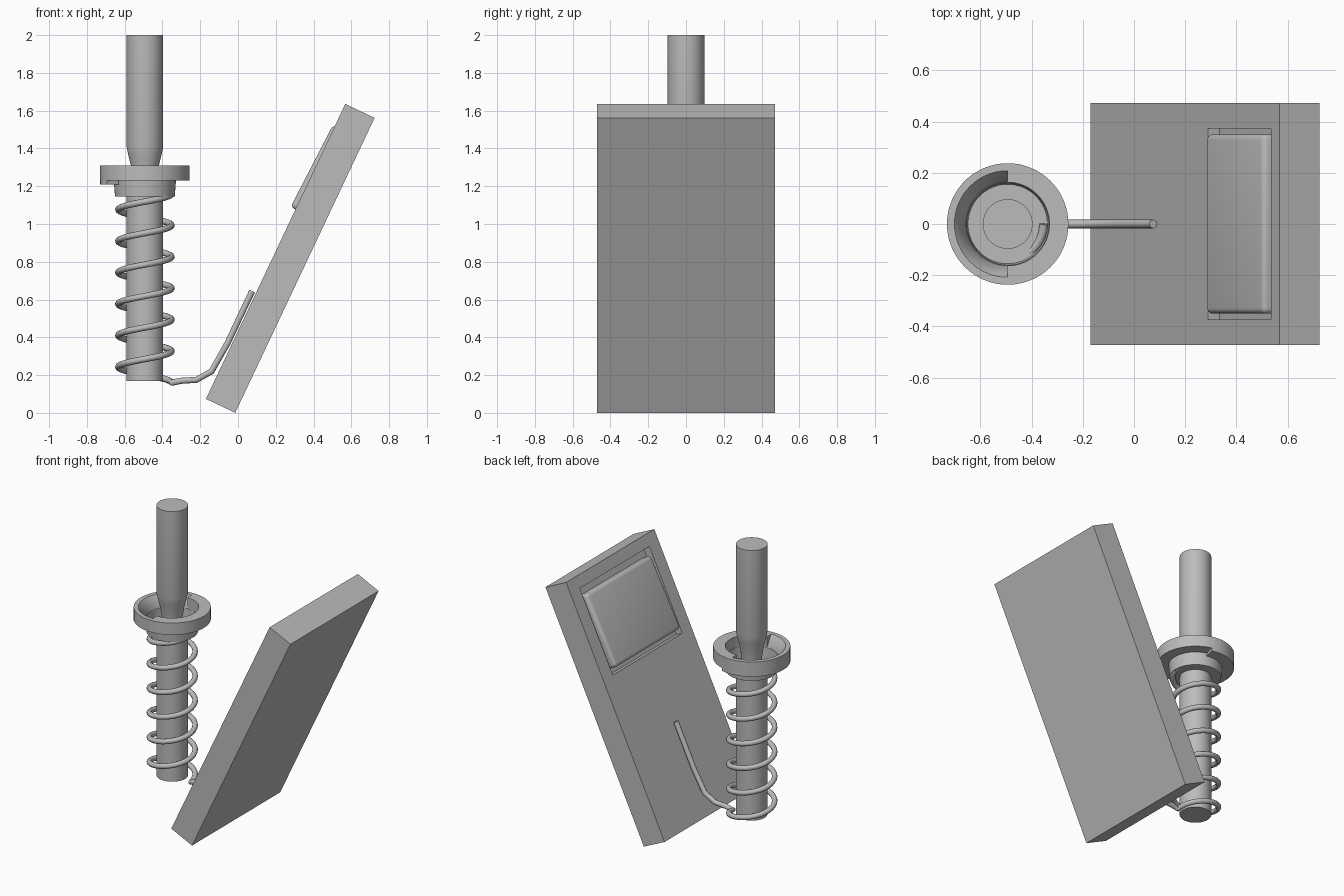
import bpy, bmesh, math
from mathutils import Matrix, Vector

cube = bpy.data.objects.get("Cube")
if cube:
    bpy.data.objects.remove(cube, do_unlink=True)

grey = bpy.data.materials.new("plain grey")
grey.use_nodes = True
grey.diffuse_color = (0.5, 0.5, 0.5, 1)
grey.node_tree.nodes["Principled BSDF"].inputs["Base Color"].default_value = (0.5, 0.5, 0.5, 1)

AXIS_X = -0.493


def finish(name, bm, smooth=False):
    bmesh.ops.recalc_face_normals(bm, faces=bm.faces)
    mesh = bpy.data.meshes.new(name)
    bm.to_mesh(mesh)
    bm.free()
    obj = bpy.data.objects.new(name, mesh)
    bpy.context.collection.objects.link(obj)
    mesh.materials.append(grey)
    if smooth:
        select(obj)
        bpy.ops.object.shade_smooth_by_angle(angle=math.radians(30))
    return obj


def select(obj):
    bpy.ops.object.select_all(action='DESELECT')
    obj.select_set(True)
    bpy.context.view_layer.objects.active = obj


def lathe(name, profile, start=0, end=360, steps=64):
    """Turn a closed (radius, height) outline about the post axis."""
    bm = bmesh.new()
    full = end - start == 360
    rings = []
    for i in range(steps if full else steps + 1):
        a = math.radians(start + (end - start) * i / steps)
        rings.append([bm.verts.new((AXIS_X + r * math.cos(a), r * math.sin(a), z))
                      for r, z in profile])
    n = len(profile)
    for i in range(steps):
        a, b = rings[i], rings[(i + 1) % len(rings)]
        for j in range(n):
            if profile[j][0] or profile[(j + 1) % n][0]:
                k = (j + 1) % n
                bm.faces.new((a[j], a[k], b[k], b[j]))
    if not full:
        bm.faces.new(rings[0])
        bm.faces.new(rings[-1])
    bmesh.ops.remove_doubles(bm, verts=bm.verts, dist=1e-5)
    return finish(name, bm, True)


def box(name, low, high, matrix):
    bm = bmesh.new()
    bmesh.ops.create_cube(bm, size=1)
    low, high = Vector(low), Vector(high)
    for v in bm.verts:
        v.co = matrix @ ((low + high) / 2 + Vector(a * b for a, b in zip(v.co, high - low)))
    return finish(name, bm)


# Post: straight lower shaft and upper handle tapering into the cup
lathe("lower_shaft", [(0, 0.17), (0.097, 0.17), (0.097, 1.147), (0, 1.147)])
lathe("upper_shaft", [(0, 1.147), (0.055, 1.147), (0.064, 1.24), (0.074, 1.31),
                      (0.088, 1.365), (0.097, 1.41), (0.097, 2), (0, 2)])

# Cup with a thin wall, flange half with a flared mouth, and lower lip
lathe("cup", [(0, 1.145), (0.158, 1.145), (0.165, 1.235), (0.161, 1.235),
              (0.155, 1.151), (0, 1.151)])
lathe("flange_plain_half", [(0.163, 1.23), (0.237, 1.23), (0.237, 1.31), (0.163, 1.31)],
      -90, 90, 32)
lathe("flange_flared_half", [(0.163, 1.23), (0.237, 1.23), (0.237, 1.31), (0.208, 1.31),
                             (0.2, 1.3), (0.163, 1.235)], 90, 270, 32)
lathe("flange_lip", [(0.163, 1.21), (0.237, 1.21), (0.237, 1.231), (0.163, 1.231)],
      75, 212, 24)

# Spring wire: tail against the board, then six rising coils
points = [(0.075, 0, 0.645), (-0.055, 0, 0.37), (-0.14, 0, 0.22),
          (-0.22, 0, 0.175), (-0.3, 0, 0.17)]
TURNS, STEPS = 6, 32
for i in range(TURNS * STEPS + 1):
    a = math.tau * i / STEPS
    points.append((AXIS_X + 0.141 * math.cos(a), 0.141 * math.sin(a),
                   0.16 + i / (TURNS * STEPS)))
curve = bpy.data.curves.new("spring", 'CURVE')
curve.dimensions = '3D'
curve.bevel_depth = 0.017
curve.bevel_resolution = 3
curve.use_fill_caps = True
line = curve.splines.new('POLY')
line.points.add(len(points) - 1)
for p, co in zip(line.points, points):
    p.co = (*co, 1)
spring = bpy.data.objects.new("spring", curve)
bpy.context.collection.objects.link(spring)
curve.materials.append(grey)
select(spring)
bpy.ops.object.convert(target='MESH')
bpy.ops.object.shade_smooth_by_angle(angle=math.radians(40))

# Leaning board: local x runs up the board, local z out of its face
tilt = math.atan2(1.562, 0.738)
u = Vector((math.cos(tilt), 0, math.sin(tilt)))
n = Vector((-u.z, 0, u.x))
frame = Matrix((u, n.cross(u), n)).transposed().to_4x4()
frame.translation = (-0.17, 0, 0.074)
board = box("board", (0, -0.472, -0.172), (1.727, 0.472, 0), frame)

# Shallow recess cut in the board face
cutter = box("recess_cutter", (1.073, -0.372, -0.05), (1.65, 0.372, 0.1), frame)
cutter.hide_render = True
cut = board.modifiers.new("recess", 'BOOLEAN')
cut.operation = 'DIFFERENCE'
cut.solver = 'EXACT'
cut.object = cutter
select(board)
bpy.ops.object.modifier_apply(modifier=cut.name)
bpy.data.objects.remove(cutter, do_unlink=True)

# Rounded rocker, tipped so that its lower end stands proud
rock = frame @ Matrix.Translation((1.355, 0, 0.02)) @ Matrix.Rotation(math.radians(2), 4, 'Y')
rocker = box("rocker", (-0.245, -0.35, -0.09), (0.245, 0.35, 0), rock)
bevel = rocker.modifiers.new("rounding", 'BEVEL')
bevel.width = 0.022
bevel.segments = 4
select(rocker)
bpy.ops.object.modifier_apply(modifier=bevel.name)
bpy.ops.object.shade_smooth_by_angle(angle=math.radians(40))
